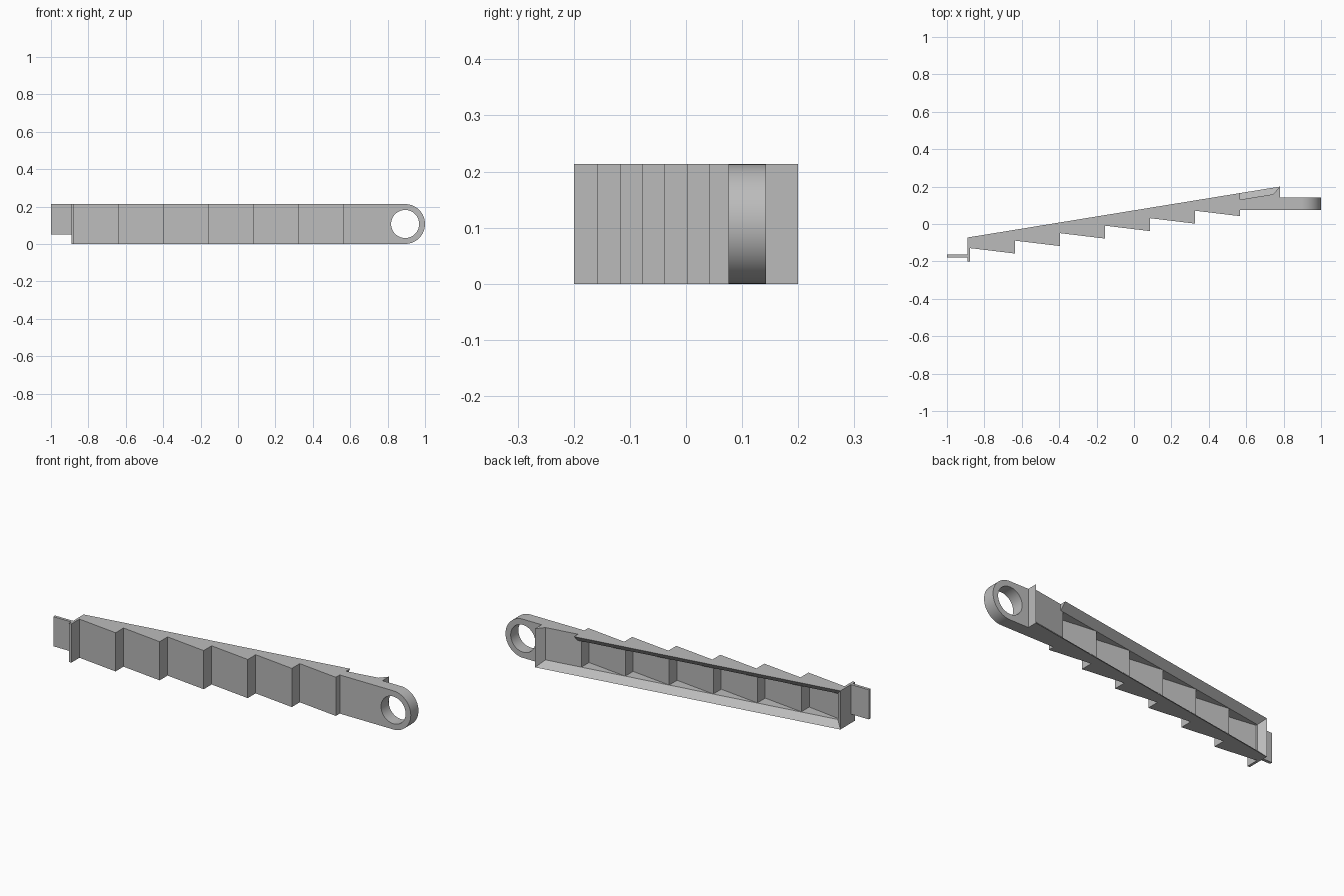
import bpy
import bmesh
import math
from mathutils import Vector

cube = bpy.data.objects.get("Cube")
if cube:
    bpy.data.objects.remove(cube, do_unlink=True)

grey = bpy.data.materials.new("plain grey")
grey.use_nodes = True
grey.diffuse_color = (0.5, 0.5, 0.5, 1)
grey.node_tree.nodes["Principled BSDF"].inputs["Base Color"].default_value = (0.5, 0.5, 0.5, 1)

HEIGHT = 0.213
RIM = 0.035          # depth and height of the bevelled rim
WALL = 0.018         # thickness of the stepped wall
LEFT, RIGHT = -0.89, 0.78
PITCH, RISE = 0.2405, 0.04
STEP_X, STEP_Y = -0.876, -0.129
ARM_X = STEP_X + 6 * PITCH
ARM_FRONT, ARM_BACK = 0.076, 0.143


def back(x):
    """y of the slanted rear edge"""
    return 0.2 + (x - RIGHT) * 0.163


def make(name, bm):
    bmesh.ops.recalc_face_normals(bm, faces=bm.faces)
    mesh = bpy.data.meshes.new(name)
    bm.to_mesh(mesh)
    bm.free()
    mesh.materials.append(grey)
    obj = bpy.data.objects.new(name, mesh)
    bpy.context.collection.objects.link(obj)
    return obj


def prism(name, points, offset):
    """closed outline of 3D points, extruded by an offset"""
    bm = bmesh.new()
    face = bm.faces.new([bm.verts.new(p) for p in points])
    geom = bmesh.ops.extrude_face_region(bm, geom=[face])["geom"]
    moved = [g for g in geom if isinstance(g, bmesh.types.BMVert)]
    bmesh.ops.translate(bm, vec=offset, verts=moved)
    return make(name, bm)


def plan(name, points, z0, z1):
    return prism(name, [(x, y, z0) for x, y in points], Vector((0, 0, z1 - z0)))


def hull(name, points):
    bm = bmesh.new()
    for p in points:
        bm.verts.new(p)
    bmesh.ops.convex_hull(bm, input=bm.verts)
    bmesh.ops.dissolve_limit(bm, angle_limit=0.001, verts=bm.verts, edges=bm.edges)
    return make(name, bm)


def cut(target, cutter):
    mod = target.modifiers.new("cut", "BOOLEAN")
    mod.operation = "DIFFERENCE"
    mod.solver = "EXACT"
    mod.object = cutter
    bpy.context.view_layer.objects.active = target
    bpy.ops.object.modifier_apply(modifier=mod.name)
    bpy.data.objects.remove(cutter, do_unlink=True)


# Stepped body: saw-tooth front, slanted rear edge, lip at the left end
outline = [(LEFT, back(LEFT)), (LEFT, -0.2), (STEP_X, -0.2)]
inner = []
for i in range(6):
    x, y = STEP_X + i * PITCH, STEP_Y + i * RISE
    outline += [(x, y), (x + PITCH, y - 0.029)]
    start = LEFT + RIM if i == 0 else x - WALL
    inner += [(start, y + WALL), (x + PITCH - WALL, y - 0.029 + WALL)]
outline += [(ARM_X, ARM_FRONT), (RIGHT, ARM_FRONT), (RIGHT, back(RIGHT))]
body = plan("stepped_body", outline, 0, HEIGHT)

# Deep pocket following the teeth, reaching just behind the rim
end = inner[-1][0]
inner += [(end, back(end) - RIM + 0.002), (LEFT + RIM, back(LEFT + RIM) - RIM + 0.002)]
cut(body, plan("pocket_cutter", inner, RIM, HEIGHT - RIM))


# Bevelled mouth of the pocket, tapering inward from the rear edge
def mouth(x0, x1, taper_left, open_top):
    points = []
    for d in (-0.02, RIM):
        xa = x0 + d * taper_left
        xb = x1 - d
        top = HEIGHT + 0.1 if open_top else HEIGHT - d
        for x in (xa, xb):
            points += [(x, back(x) - d, d), (x, back(x) - d, top)]
    return points


cut(body, hull("mouth_cutter", mouth(LEFT, RIGHT, 1, False)))
cut(body, hull("notch_cutter", mouth(ARM_X, RIGHT, 0, True)))

# Arm end: rounded eye with a round hole
R = HEIGHT / 2
CX = 1 - R
arc = [(CX + R * math.sin(a), ARM_FRONT, R - R * math.cos(a))
       for a in (math.pi * i / 32 for i in range(33))]
depth = Vector((0, ARM_BACK - ARM_FRONT, 0))
eye = prism("eye_end", [(RIGHT, ARM_FRONT, 0)] + arc + [(RIGHT, ARM_FRONT, HEIGHT)], depth)
circle = [(CX + 0.075 * math.cos(a), ARM_FRONT - 0.05, R + 0.075 * math.sin(a))
          for a in (math.tau * i / 64 for i in range(64))]
cut(eye, prism("hole_cutter", circle, Vector((0, 0.2, 0))))

# Thin tab on the left end
tab = plan("end_tab", [(-1, -0.18), (LEFT, -0.18), (LEFT, -0.164), (-1, -0.164)], 0.05, HEIGHT)

# Smooth only the round surfaces
bpy.ops.object.select_all(action="DESELECT")
eye.select_set(True)
bpy.context.view_layer.objects.active = eye
bpy.ops.object.shade_smooth_by_angle(angle=math.radians(30))
